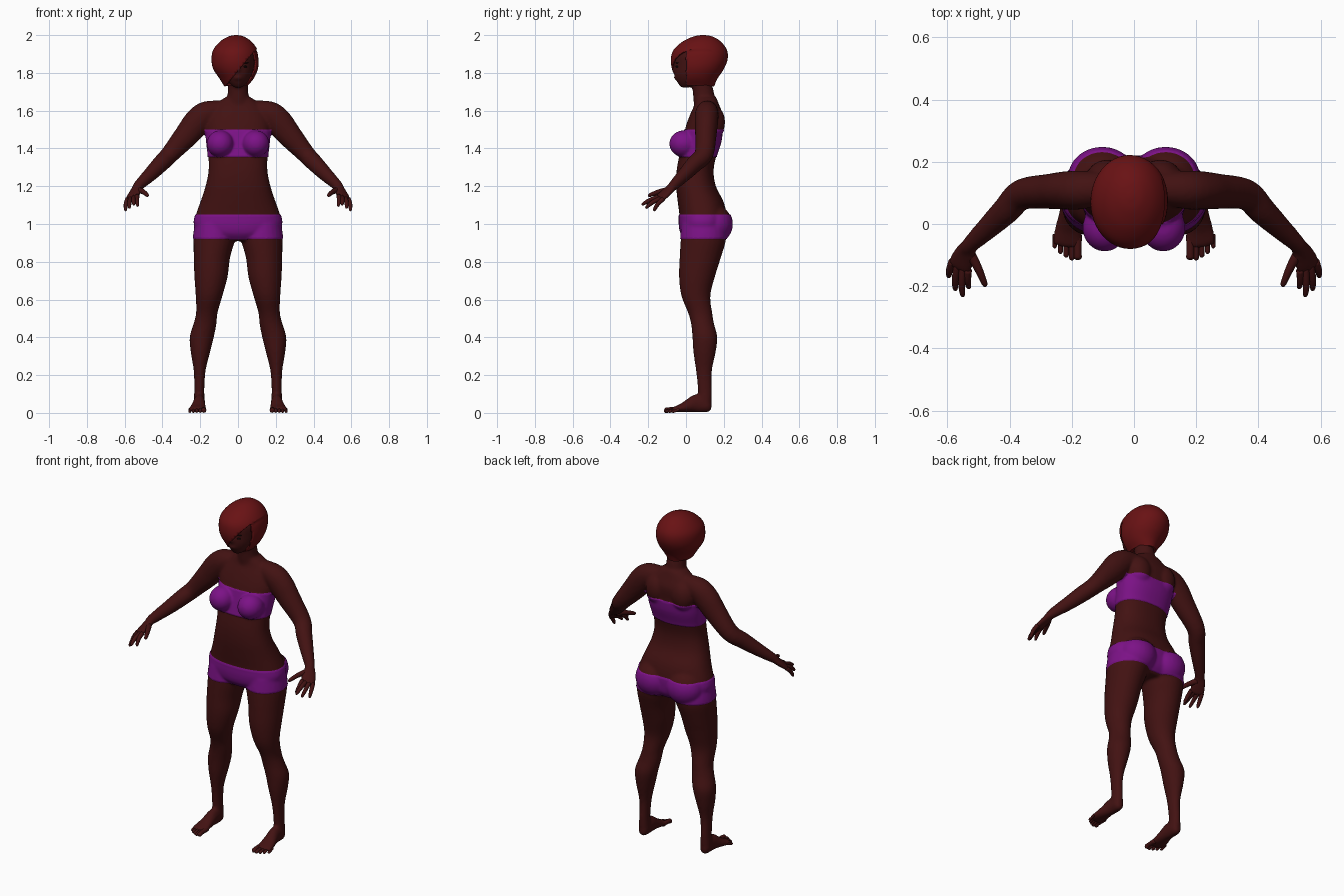
import bpy, bmesh, math
from mathutils import Vector, Matrix

cube = bpy.data.objects.get("Cube")
if cube:
    bpy.data.objects.remove(cube, do_unlink=True)


def material(name, rgb):
    m = bpy.data.materials.new(name)
    m.use_nodes = True
    m.diffuse_color = (*rgb, 1)
    bsdf = next(n for n in m.node_tree.nodes if n.type == "BSDF_PRINCIPLED")
    bsdf.inputs["Base Color"].default_value = (*rgb, 1)
    bsdf.inputs["Roughness"].default_value = 0.7
    return m


SKIN = material("dark_brown_skin", (0.055, 0.006, 0.006))
HAIR = material("deep_red_hair", (0.14, 0.006, 0.007))
CLOTH = material("purple_cloth", (0.2, 0.006, 0.24))
DARK = material("dark_eye", (0.008, 0.003, 0.003))


def smooth_path(pts, steps):
    """Catmull-Rom through (x, y, z, half width, half depth) points."""
    p = [Vector(q) for q in pts]
    p = [p[0]] + p + [p[-1]]
    out = []
    for a, b, c, d in zip(p, p[1:], p[2:], p[3:]):
        for i in range(steps):
            t = i / steps
            out.append(0.5 * (2 * b + (c - a) * t + (2 * a - 5 * b + 4 * c - d) * t ** 2
                              + (3 * b - a - 3 * c + d) * t ** 3))
    return out + [p[-1]]


def tube(bm, pts, up=(0, 1, 0), axis=None, side=1, seg=24, steps=4, power=2.0):
    """Closed loft of oval sections along a smoothed path."""
    path = smooth_path(pts, steps)
    rings = []
    for i, q in enumerate(path):
        t = Vector(axis) if axis else (path[min(i + 1, len(path) - 1)] - path[max(i - 1, 0)]).to_3d()
        t = Vector(t[:3]).normalized()
        u = Vector(up).cross(t).normalized()
        v = t.cross(u)
        ring = []
        for k in range(seg):
            ang = 2 * math.pi * k / seg
            c, s = math.cos(ang), math.sin(ang)
            c = math.copysign(abs(c) ** (2 / power), c) * max(q[3], 0.001)
            s = math.copysign(abs(s) ** (2 / power), s) * max(q[4], 0.001)
            co = Vector(q[:3]) + u * c + v * s
            ring.append(bm.verts.new((co.x * side, co.y, co.z)))
        rings.append(ring)
    for r0, r1 in zip(rings, rings[1:]):
        for k in range(seg):
            n = (k + 1) % seg
            bm.faces.new((r0[k], r0[n], r1[n], r1[k]))
    bm.faces.new(rings[0])
    bm.faces.new(rings[-1])


def ball(bm, center, radii):
    bmesh.ops.create_uvsphere(bm, u_segments=24, v_segments=16, radius=1,
                              matrix=Matrix.Translation(center) @ Matrix.Diagonal((*radii, 1)))


def finish(name, bm, mats):
    for f in bm.faces:
        f.smooth = True
    me = bpy.data.meshes.new(name)
    bm.to_mesh(me)
    bm.free()
    for m in mats:
        me.materials.append(m)
    ob = bpy.data.objects.new(name, me)
    bpy.context.collection.objects.link(ob)
    return ob


def cut(bm, co, no):
    bmesh.ops.bisect_plane(bm, geom=bm.verts[:] + bm.edges[:] + bm.faces[:],
                           plane_co=co, plane_no=no)


Z = (0, 0, 1)

# Body volumes: torso, neck, head
body = bmesh.new()
torso = [(.91, .09, .10, .08), (.95, .09, .20, .115), (1.0, .09, .231, .125),
         (1.05, .09, .223, .125), (1.12, .077, .198, .121), (1.2, .053, .172, .105),
         (1.28, .048, .156, .098), (1.36, .062, .157, .098), (1.44, .083, .166, .102),
         (1.52, .096, .17, .096), (1.58, .108, .155, .086), (1.63, .11, .12, .066),
         (1.67, .105, .07, .055)]
tube(body, [(0, y, z, a, b) for z, y, a, b in torso], axis=Z, seg=40, power=2.3)
neck = [(1.6, .105, .08, .06), (1.66, .097, .06, .058), (1.72, .088, .053, .055), (1.8, .07, .053, .055)]
tube(body, [(0, y, z, a, b) for z, y, a, b in neck], axis=Z)
head = [(1.722, -.005, .02, .02), (1.75, .012, .05, .058), (1.79, .033, .074, .094),
        (1.84, .058, .086, .121), (1.9, .065, .09, .12), (1.95, .075, .065, .085), (1.965, .08, .03, .04)]
tube(body, [(0, y, z, a, b) for z, y, a, b in head], axis=Z)
ball(body, (0, -.058, 1.82), (.014, .019, .02))
ball(body, (0, -.05, 1.774), (.024, .015, .012))

# Paired limbs and soft forms
arm = [(.08, .115, 1.605, .05, .05), (.165, .11, 1.583, .068, .062), (.215, .108, 1.54, .073, .062),
       (.268, .105, 1.475, .066, .057), (.36, .095, 1.37, .049, .05), (.41, .045, 1.318, .045, .045),
       (.465, -.008, 1.262, .038, .037), (.53, -.07, 1.2, .027, .026), (.537, -.085, 1.185, .02, .02)]
leg = [(.12, .09, 1.0, .105, .11), (.126, .092, .92, .11, .12), (.138, .075, .82, .096, .109),
       (.143, .058, .72, .088, .095), (.153, .052, .62, .071, .077), (.165, .075, .53, .057, .064),
       (.175, .088, .47, .061, .061), (.192, .1, .40, .064, .066), (.199, .098, .32, .051, .059),
       (.203, .095, .22, .031, .042), (.205, .1, .12, .027, .037), (.205, .1, .05, .029, .036),
       (.205, .1, .02, .02, .03)]
foot = [(.205, .135, .035, .014, .02), (.205, .115, .037, .028, .035), (.205, .06, .05, .031, .049),
        (.208, .02, .04, .036, .037), (.212, -.02, .027, .044, .024), (.215, -.06, .018, .048, .015),
        (.217, -.075, .015, .043, .009)]
palm_up = Vector((.48, -.48, .74))
palm = [(.527, -.065, 1.205, .024, .022), (.545, -.1, 1.17, .038, .019),
        (.56, -.135, 1.14, .043, .015), (.563, -.145, 1.13, .037, .009)]
for side in (1, -1):
    tube(body, arm, side=side)
    tube(body, leg, axis=Z, side=side)
    tube(body, foot, up=Z, side=side)
    tube(body, palm, up=palm_up, side=side)
    ball(body, (.094 * side, -.012, 1.425), (.068, .073, .067))
    ball(body, (.102 * side, .15, 1.0), (.107, .095, .1))
    ball(body, (.085 * side, .15, 1.54), (.068, .057, .085))
bmesh.ops.recalc_face_normals(body, faces=body.faces[:])
body_ob = finish("body", body, [SKIN, CLOTH])

# Fuse the volumes into one smooth skin
fuse = body_ob.modifiers.new("fuse", "REMESH")
fuse.mode = "VOXEL"
fuse.voxel_size = 0.008
relax = body_ob.modifiers.new("relax", "SMOOTH")
relax.factor = 0.5
relax.iterations = 7
dg = bpy.context.evaluated_depsgraph_get()
fused = bpy.data.meshes.new_from_object(body_ob.evaluated_get(dg))
body_ob.modifiers.clear()

# Bandeau and shorts as bands of the skin, slightly raised
bm = bmesh.new()
bm.from_mesh(fused)
for z in (.92, 1.05, 1.355, 1.5):
    cut(bm, (0, 0, z), Z)
for x in (.178, -.178):
    cut(bm, (x, 0, 0), (1, 0, 0))
for f in bm.faces:
    c = f.calc_center_median()
    f.material_index = int(.92 < c.z < 1.05 or (1.355 < c.z < 1.5 and abs(c.x) < .178))
    f.smooth = True
bm.normal_update()
raised = [(v, v.normal.copy()) for v in bm.verts if all(f.material_index for f in v.link_faces)]
for v, n in raised:
    v.co += n * .004
bm.to_mesh(body_ob.data)
bm.free()
bpy.data.meshes.remove(fused)

# Fingers, thumbs and toes
knuckles, across = Vector((.559, -.134, 1.141)), Vector((.86, .46, -.26))
tips = [(.53, -.206, 1.092), (.55, -.234, 1.1), (.574, -.214, 1.082), (.595, -.17, 1.068)]
thumb = [(.53, -.09, 1.18, .018, .016), (.505, -.135, 1.172, .014, .014),
         (.486, -.178, 1.158, .011, .011), (.479, -.196, 1.15, .008, .008), (.477, -.201, 1.147, .002, .002)]
toe_tips = (-.116, -.117, -.108, -.096, -.078)
for side, label in ((1, "left"), (-1, "right")):
    bm = bmesh.new()
    for i, tip in enumerate(tips):
        base, tip = knuckles + across * (.02 * i - .03), Vector(tip)
        pts = []
        for t, r in ((0, .012), (.45, .0115), (.8, .0095), (.95, .0065), (1, .002)):
            co = base.lerp(tip, t) + palm_up * (.03 * t * (1 - t))
            pts.append((*co, r, r))
        tube(bm, pts, up=palm_up, side=side, seg=12, steps=3)
    tube(bm, thumb, up=palm_up, side=side, seg=12, steps=3)
    bmesh.ops.recalc_face_normals(bm, faces=bm.faces[:])
    finish(label + "_fingers", bm, [SKIN])

    bm = bmesh.new()
    for i, y in enumerate(toe_tips):
        x, r = .181 + .0185 * i, (.0135 if i == 0 else .0105 - .0007 * i)
        pts = [(x, -.035, .019, r, r), (x, y + .025, r + .004, r * .9, r * .9),
               (x, y + .01, r, r, r), (x, y + .003, r, r * .7, r * .7), (x, y, r, .002, .002)]
        tube(bm, pts, up=Z, side=side, seg=12, steps=3)
    bmesh.ops.recalc_face_normals(bm, faces=bm.faces[:])
    finish(label + "_toes", bm, [SKIN])

    # Eye and brow
    bm = bmesh.new()
    ball(bm, (.035 * side, -.046, 1.833), (.014, .009, .006))
    ball(bm, (.036 * side, -.046, 1.853), (.019, .009, .003))
    finish(label + "_eye", bm, [DARK])

# Bob hair with a slanted fringe swept to the right side
hair = bmesh.new()
bob = [(-.008, .06, 1.728, .064, .09), (-.004, .057, 1.77, .094, .11), (-.01, .063, 1.82, .121, .137),
       (-.013, .07, 1.87, .127, .15), (-.014, .075, 1.92, .118, .142), (-.012, .083, 1.965, .084, .102),
       (-.01, .09, 1.992, .042, .052), (-.01, .09, 2.0, .008, .01)]
tube(hair, bob, axis=Z, seg=48, steps=5)
bmesh.ops.recalc_face_normals(hair, faces=hair.faces[:])
slant, fringe_point = Vector((-1.2, 0, 1)), Vector((0, 0, 1.81))


def below_fringe(co):
    return (co - fringe_point).dot(slant) < -1e-4


cut(hair, fringe_point, slant)
cut(hair, (0, 0, 0), (0, 1, 0))
hair.normal_update()
for v in hair.verts:
    if below_fringe(v.co) and v.co.z < 1.985:
        v.co -= v.normal * .006 * max(0, min(1, (.17 - v.co.y) / .1))
gone = []
for f in hair.faces:
    c = f.calc_center_median()
    if (c.y < 0 and below_fringe(c)) or c.z < 1.7285:
        gone.append(f)
bmesh.ops.delete(hair, geom=gone, context="FACES")
hair_ob = finish("bob_hair", hair, [HAIR])
hair_ob.data.set_sharp_from_angle(angle=math.radians(50))
shell = hair_ob.modifiers.new("thickness", "SOLIDIFY")
shell.thickness = 0.009
shell.offset = -1
